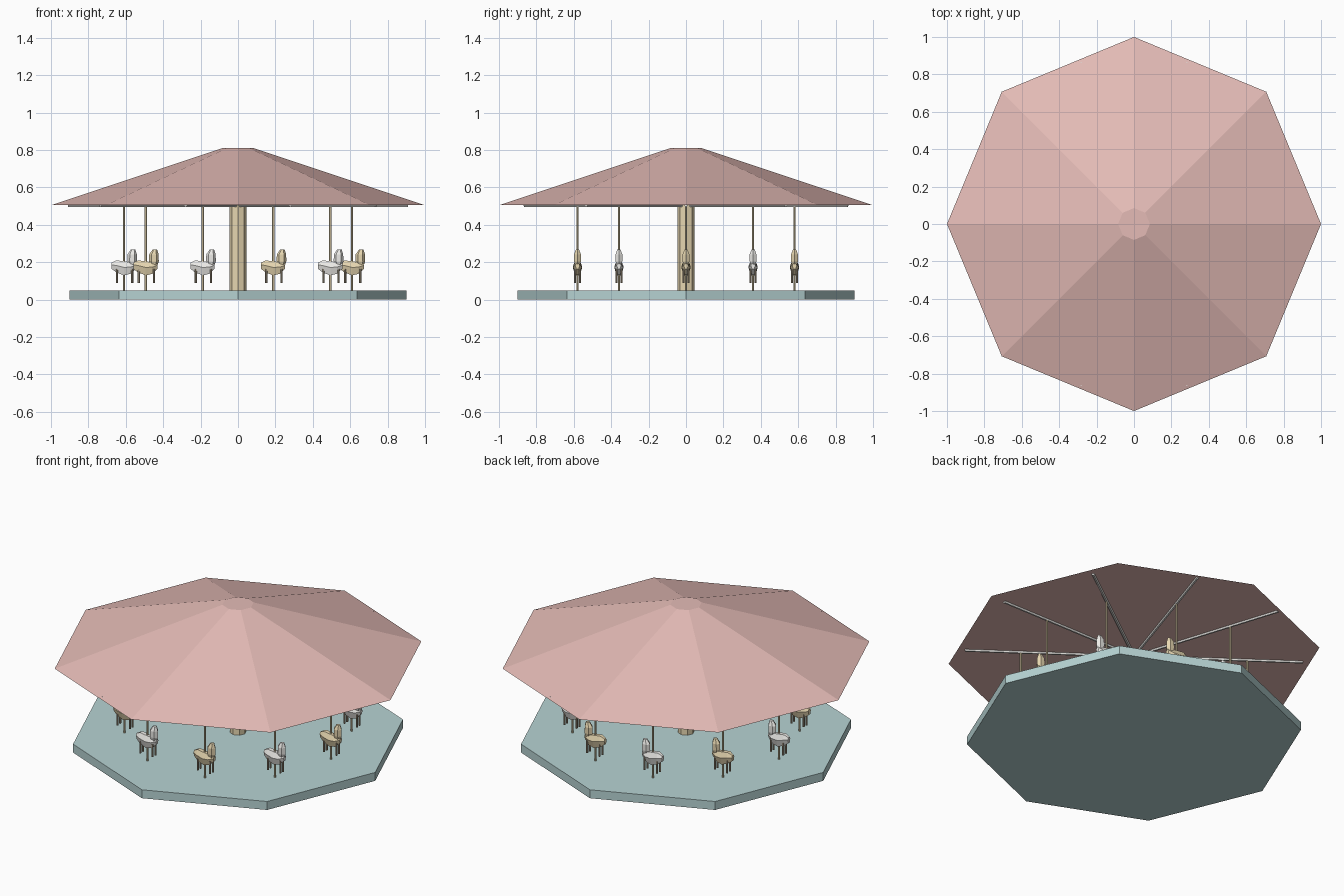
import bpy, bmesh
from math import cos, sin, tau, pi
from mathutils import Vector

if "Cube" in bpy.data.objects:
    bpy.data.objects.remove(bpy.data.objects["Cube"])


def material(name, rgb):
    m = bpy.data.materials.new(name)
    m.diffuse_color = (*rgb, 1)
    m.use_nodes = True
    m.node_tree.nodes["Principled BSDF"].inputs["Base Color"].default_value = m.diffuse_color
    return m


RED = material("canopy_red", (0.78, 0.50, 0.47))
TEAL = material("deck_teal", (0.47, 0.65, 0.65))
GOLD = material("gold", (0.80, 0.68, 0.44))
WHITE = material("white", (0.85, 0.84, 0.81))
BROWN = material("leg_brown", (0.42, 0.35, 0.25))


def loft(name, rings, mat):
    """Closed flat-faced solid through rings with equal point counts."""
    bm = bmesh.new()
    loops = [[bm.verts.new(p) for p in ring] for ring in rings]
    n = len(loops[0])
    for a, b in zip(loops, loops[1:]):
        for i in range(n):
            j = (i + 1) % n
            bm.faces.new((a[i], a[j], b[j], b[i]))
    bm.faces.new(loops[0][::-1])
    bm.faces.new(loops[-1])
    bmesh.ops.recalc_face_normals(bm, faces=bm.faces[:])
    mesh = bpy.data.meshes.new(name)
    bm.to_mesh(mesh)
    bm.free()
    mesh.materials.append(mat)
    obj = bpy.data.objects.new(name, mesh)
    bpy.context.collection.objects.link(obj)
    return obj


def ring(x, y, z, rx, ry, n):
    return [(x + rx * cos(tau * i / n), y + ry * sin(tau * i / n), z) for i in range(n)]


def prism(name, x, y, z0, z1, r0, r1, n, mat):
    return loft(name, [ring(x, y, z0, r0, r0, n), ring(x, y, z1, r1, r1, n)], mat)


# Deck, centre column and canopy
prism("deck", 0, 0, 0, 0.05, 0.9, 0.9, 8, TEAL)
prism("centre_column", 0, 0, 0.05, 0.505, 0.045, 0.045, 8, GOLD)
prism("canopy", 0, 0, 0.505, 0.81, 1.0, 0.085, 8, RED)


def horse(i, x, y, mat):
    # Body: hexagonal sections along x (x, bottom, top, half width)
    rings = []
    for dx, lo, hi, w in ((-0.066, 0.165, 0.198, 0.012), (-0.04, 0.145, 0.21, 0.023),
                          (0.0, 0.13, 0.205, 0.025), (0.035, 0.138, 0.2, 0.023),
                          (0.064, 0.165, 0.193, 0.012)):
        mid = (lo + hi) / 2 + 0.005
        rings.append([(x + dx, y + w * s, z) for s, z in
                      ((-1, mid), (-0.5, lo), (0.5, lo), (1, mid), (0.5, hi), (-0.5, hi))])
    loft(f"horse_body_{i}", rings, mat)
    # Head: sections going up (x, z, half length, half width)
    loft(f"horse_head_{i}", [ring(x + dx, y, z, rx, ry, 6) for dx, z, rx, ry in
                             ((0.044, 0.175, 0.016, 0.012), (0.044, 0.205, 0.026, 0.021),
                              (0.044, 0.242, 0.025, 0.021), (0.049, 0.268, 0.012, 0.01))], mat)
    # Legs
    for k, (dx, dy) in enumerate(((-0.037, -0.013), (-0.037, 0.013), (0.044, -0.013), (0.044, 0.013))):
        prism(f"horse_leg_{i}_{k}", x + dx, y + dy, 0.09, 0.165, 0.006, 0.006, 6, BROWN)


# Ten horses, all facing +x, each with its pole and a radial roof beam
for i in range(10):
    a = tau * i / 10
    c, s = cos(a), sin(a)
    x, y = 0.61 * c, 0.61 * s
    horse(i, x, y, WHITE if i % 2 else GOLD)
    prism(f"horse_pole_{i}", x, y, 0.05, 0.505, 0.006, 0.006, 6, GOLD)
    side = Vector((-s, c, 0))
    section = [side * 0.009 * cos(tau * k / 6) + Vector((0, 0, 0.504 + 0.009 * sin(tau * k / 6)))
               for k in range(6)]
    loft(f"roof_beam_{i}", [[p + Vector((c, s, 0)) * r for p in section] for r in (0.02, 0.91)], WHITE)
